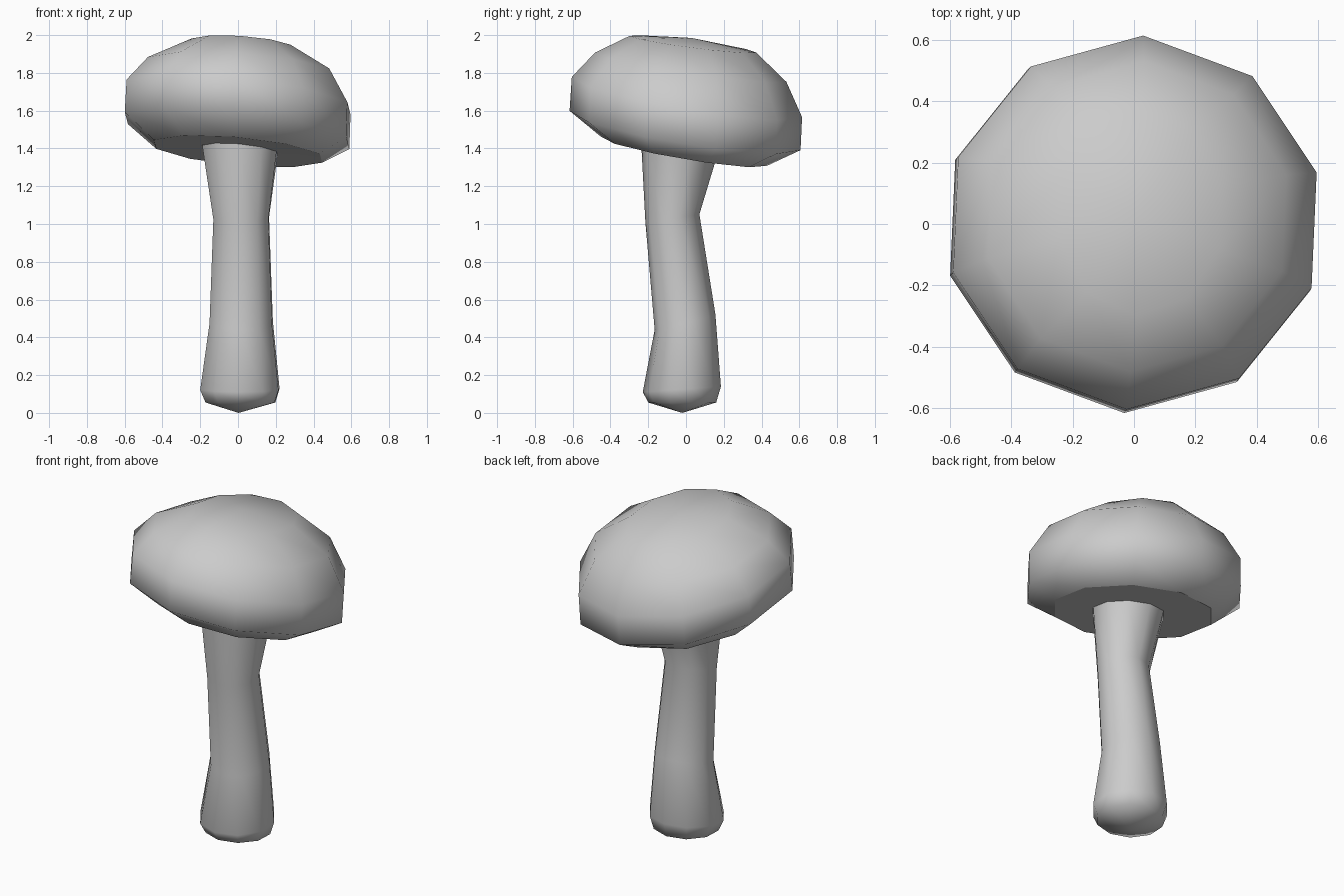
import bpy, bmesh
from math import sin, cos, radians

if "Cube" in bpy.data.objects:
    bpy.data.objects.remove(bpy.data.objects["Cube"])

SIDES = 10
START = radians(87.5)


def ring(bm, cx, cy, cz, rx, ry, sx, sy):
    """Ten-sided ring, tilted by slopes sx and sy."""
    verts = []
    for i in range(SIDES):
        a = START + radians(360 / SIDES * i)
        x, y = rx * cos(a), ry * sin(a)
        verts.append(bm.verts.new((cx + x, cy + y, cz + sx * x + sy * y)))
    return verts


def loft(name, rings, top=None, bottom=None, sharp=()):
    """Skin rings from top to bottom, with optional pole points."""
    bm = bmesh.new()
    loops = [ring(bm, *r) for r in rings]
    nxt = [(i, (i + 1) % SIDES) for i in range(SIDES)]
    for a, b in zip(loops, loops[1:]):
        for i, j in nxt:
            bm.faces.new((a[i], b[i], b[j], a[j]))
    if top:
        p = bm.verts.new(top)
        for i, j in nxt:
            bm.faces.new((p, loops[0][i], loops[0][j]))
    if bottom:
        p = bm.verts.new(bottom)
        for i, j in nxt:
            bm.faces.new((p, loops[-1][j], loops[-1][i]))
    for f in bm.faces:
        f.smooth = True
    for k in sharp:
        for i, j in nxt:
            bm.edges.get((loops[k][i], loops[k][j])).smooth = False
    me = bpy.data.meshes.new(name)
    bm.to_mesh(me)
    bm.free()
    ob = bpy.data.objects.new(name, me)
    bpy.context.collection.objects.link(ob)
    return ob


# Ring where the stem meets the flat underside of the cap
joint = (0.01, -0.037, 1.39, 0.207, 0.2, -0.09, -0.17)

# Tilted cap, crown to underside
loft("cap", [
    (0.02, 0.037, 1.952, 0.275, 0.335, -0.07, -0.13),
    (0.01, 0.025, 1.83, 0.505, 0.507, -0.07, -0.15),
    (0.003, 0.005, 1.672, 0.615, 0.61, -0.11, -0.17),
    (-0.005, -0.005, 1.495, 0.617, 0.612, -0.12, -0.165),
    (0.0, -0.01, 1.385, 0.462, 0.44, -0.09, -0.17),
    joint,
], top=(0.01, 0.03, 1.985), sharp=[4])

# Bent stem, joint to foot
loft("stem", [
    joint,
    (0.017, -0.072, 1.03, 0.153, 0.143, 0.0, 0.15),
    (0.017, -0.005, 0.48, 0.174, 0.161, -0.03, 0.25),
    (0.01, -0.022, 0.125, 0.218, 0.207, 0.0, 0.07),
    (0.013, -0.02, 0.055, 0.192, 0.18, 0.0, 0.0),
], bottom=(0.003, -0.02, 0.0))
